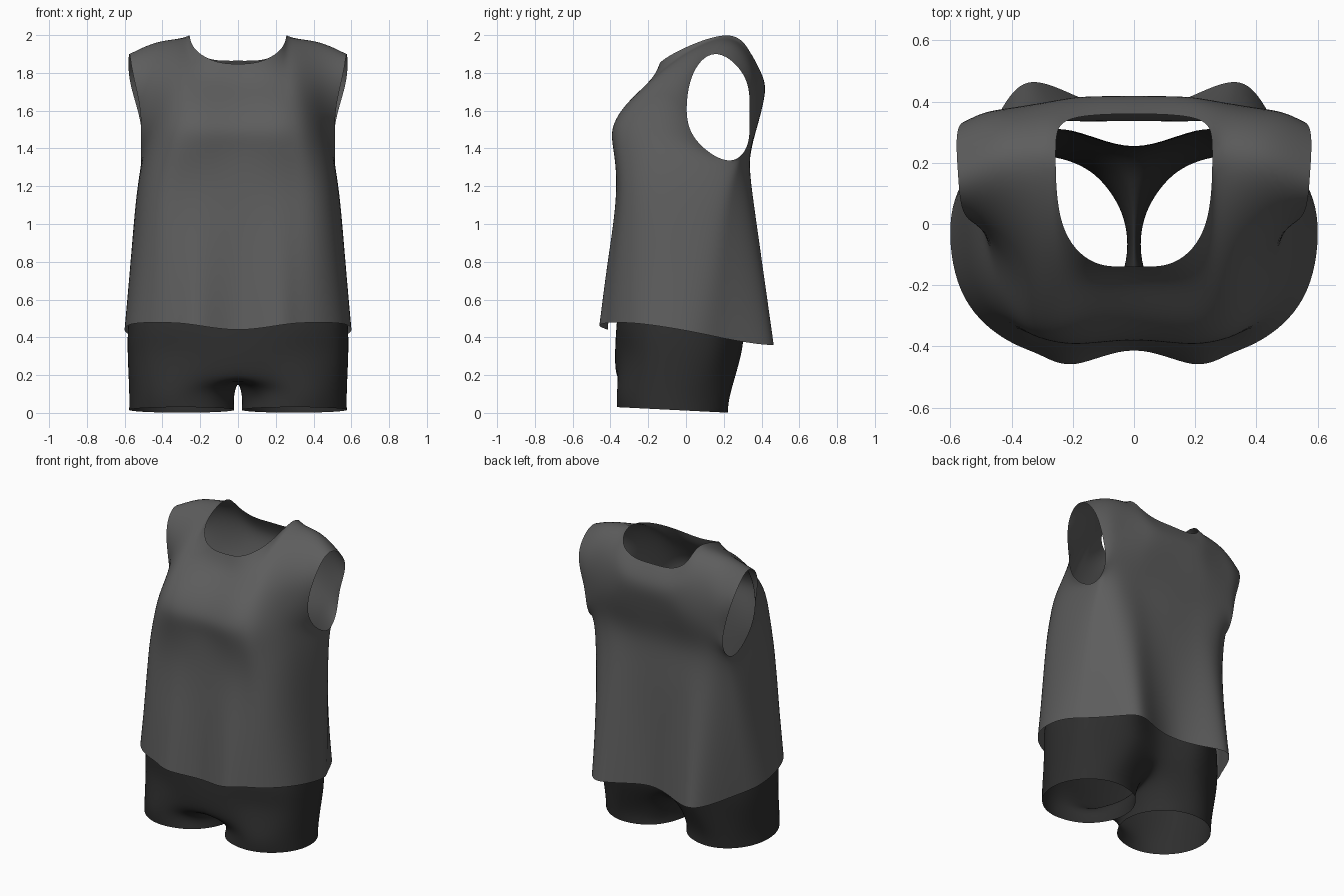
import bpy, bmesh
from math import sin, cos, radians
from mathutils import Vector

if "Cube" in bpy.data.objects:
    bpy.data.objects.remove(bpy.data.objects["Cube"])


def build(name, patches, shade):
    """Weld quad patches, mirror them across x, and subdivide through the given points."""
    bm = bmesh.new()
    for rows in patches:
        for side in (1, -1):
            vs = [[bm.verts.new((p[0] * side, p[1], p[2])) for p in r] for r in rows]
            for a, b in zip(vs, vs[1:]):
                for i in range(len(a) - 1):
                    bm.faces.new((a[i], a[i + 1], b[i + 1], b[i]))
    bmesh.ops.remove_doubles(bm, verts=bm.verts[:], dist=1e-4)
    bmesh.ops.recalc_face_normals(bm, faces=bm.faces[:])
    me = bpy.data.meshes.new(name)
    bm.to_mesh(me)
    bm.free()
    for f in me.polygons:
        f.use_smooth = True
    mat = bpy.data.materials.new(name + "_cloth")
    mat.diffuse_color = (shade, shade, shade, 1)
    mat.use_nodes = True
    mat.node_tree.nodes["Principled BSDF"].inputs["Base Color"].default_value = mat.diffuse_color
    me.materials.append(mat)
    ob = bpy.data.objects.new(name, me)
    bpy.context.collection.objects.link(ob)
    sub = ob.modifiers.new("smooth", 'SUBSURF')
    sub.levels = sub.render_levels = 3
    # push the cage out so the smooth surface passes through the points
    goal = [v.co.copy() for v in me.vertices]
    for _ in range(3):
        me.update()
        bpy.context.view_layer.update()
        ev = ob.evaluated_get(bpy.context.evaluated_depsgraph_get()).data
        now = [ev.vertices[i].co.copy() for i in range(len(goal))]
        for v, g, n in zip(me.vertices, goal, now):
            v.co += g - n
    me.update()
    return ob


def with_drape(col):
    """Add an in-between point in the hanging part of a shirt column."""
    pts = [Vector(p) for p in col]
    return [pts[0], pts[0].lerp(pts[1], 0.5)] + pts[1:]


# Shirt: half panels as columns from centre to side, each from hem to neck or shoulder
neck_tip, shoulder_mid, shoulder_tip = (.255, .22, 2.0), (.43, .21, 1.965), (.575, .17, 1.9)
side_seam = [(.597, .03, .43), (.537, .13, 1.12), (.512, .22, 1.335)]
front = [
    [(0, -.41, .44), (0, -.37, 1.15), (0, -.37, 1.38), (0, -.375, 1.51),
     (0, -.295, 1.64), (0, -.19, 1.75), (0, -.138, 1.848)],
    [(.19, -.46, .46), (.18, -.37, 1.15), (.17, -.383, 1.38), (.17, -.387, 1.51),
     (.16, -.31, 1.64), (.14, -.19, 1.76), (.13, -.125, 1.865)],
    [(.31, -.425, .475), (.30, -.36, 1.15), (.29, -.372, 1.37), (.28, -.372, 1.51),
     (.26, -.30, 1.64), (.245, -.155, 1.785), (.235, 0, 1.935)],
    [(.43, -.37, .478), (.415, -.325, 1.15), (.39, -.325, 1.36), (.37, -.31, 1.51),
     (.345, -.23, 1.66), (.315, -.05, 1.86), neck_tip],
    [(.565, -.22, .47), (.517, -.165, 1.14), (.487, -.14, 1.36), (.445, -.155, 1.51),
     (.435, -.09, 1.66), (.45, .02, 1.84), shoulder_mid],
    side_seam + [(.513, .05, 1.45), (.52, .005, 1.62), (.56, .045, 1.81), shoulder_tip],
]
back = [
    [(0, .37, .375), (0, .345, 1.1), (0, .338, 1.33), (0, .37, 1.49),
     (0, .405, 1.63), (0, .415, 1.75), (0, .36, 1.865)],
    [(.17, .41, .365), (.17, .35, 1.1), (.17, .336, 1.33), (.17, .37, 1.49),
     (.17, .405, 1.63), (.16, .412, 1.76), (.14, .355, 1.872)],
    [(.33, .465, .36), (.3, .36, 1.1), (.29, .338, 1.33), (.28, .365, 1.48),
     (.27, .398, 1.63), (.26, .39, 1.8), (.237, .325, 1.93)],
    [(.43, .38, .365), (.41, .33, 1.1), (.395, .33, 1.33), (.39, .355, 1.47),
     (.39, .38, 1.62), (.37, .36, 1.83), neck_tip],
    [(.525, .2, .395), (.495, .245, 1.11), (.475, .295, 1.33), (.47, .34, 1.45),
     (.475, .362, 1.6), (.48, .347, 1.8), shoulder_mid],
    side_seam + [(.505, .325, 1.42), (.525, .335, 1.58), (.575, .315, 1.77), shoulder_tip],
]
build("shirt", [[with_drape(c) for c in front], [with_drape(c) for c in back]], .11)


# Shorts: half rings of the hips, front centre to back centre, open just above the hem
def hip_ring(z, w, yf, yb, cleft, front_drop=0.0):
    ring = []
    for i in range(9):
        t = radians(-90 + 22.5 * i)
        c, s = max(cos(t), 0), sin(t)
        depth = (yb + .04) if s > 0 else (-.04 - yf)
        y = -.04 + (1 if s > 0 else -1) * depth * abs(s) ** .75
        if i == 8:
            y -= cleft
        x = 0 if i in (0, 8) else w * c ** (.95 if s > 0 else .85)
        ring.append((x, y, z - (front_drop if i == 0 else 0)))
    return ring


# Leg opening points, 0 degrees pointing outwards
def leg_point(deg, z, back_y):
    t = radians(deg)
    ry = (back_y + .365) / 2
    y = (back_y - .365) / 2 + ry * sin(t)
    return (.298 + .278 * cos(t), y, z - .05 * (y + .075))


hips = [hip_ring(.54, .575, -.36, .335, .085), hip_ring(.42, .583, -.37, .33, .085),
        hip_ring(.29, .583, -.37, .31, .08, .09)]
outer_angles = [-117 + 29.25 * i for i in range(9)]
inner_angles = [117 + 21 * i for i in range(7)]
legs = [(.12, .235), (.016, .222)]
outer = hips + [[leg_point(a, z, b) for a in outer_angles] for z, b in legs]

# Crotch seam joining the two legs, back to front
start, end = Vector(hips[2][8]), Vector(hips[2][0])
seam = []
for k in range(7):
    p = start.lerp(end, k / 6)
    p.z = .15 + (.14 if k < 3 else .05) * (k / 3 - 1) ** 2
    seam.append(p)
inner = [seam] + [[leg_point(a, z, b) for a in inner_angles] for z, b in ((.09, .235), legs[1])]
inner[1][0], inner[1][6] = outer[3][8], outer[3][0]
build("shorts", [outer, inner], .027)
